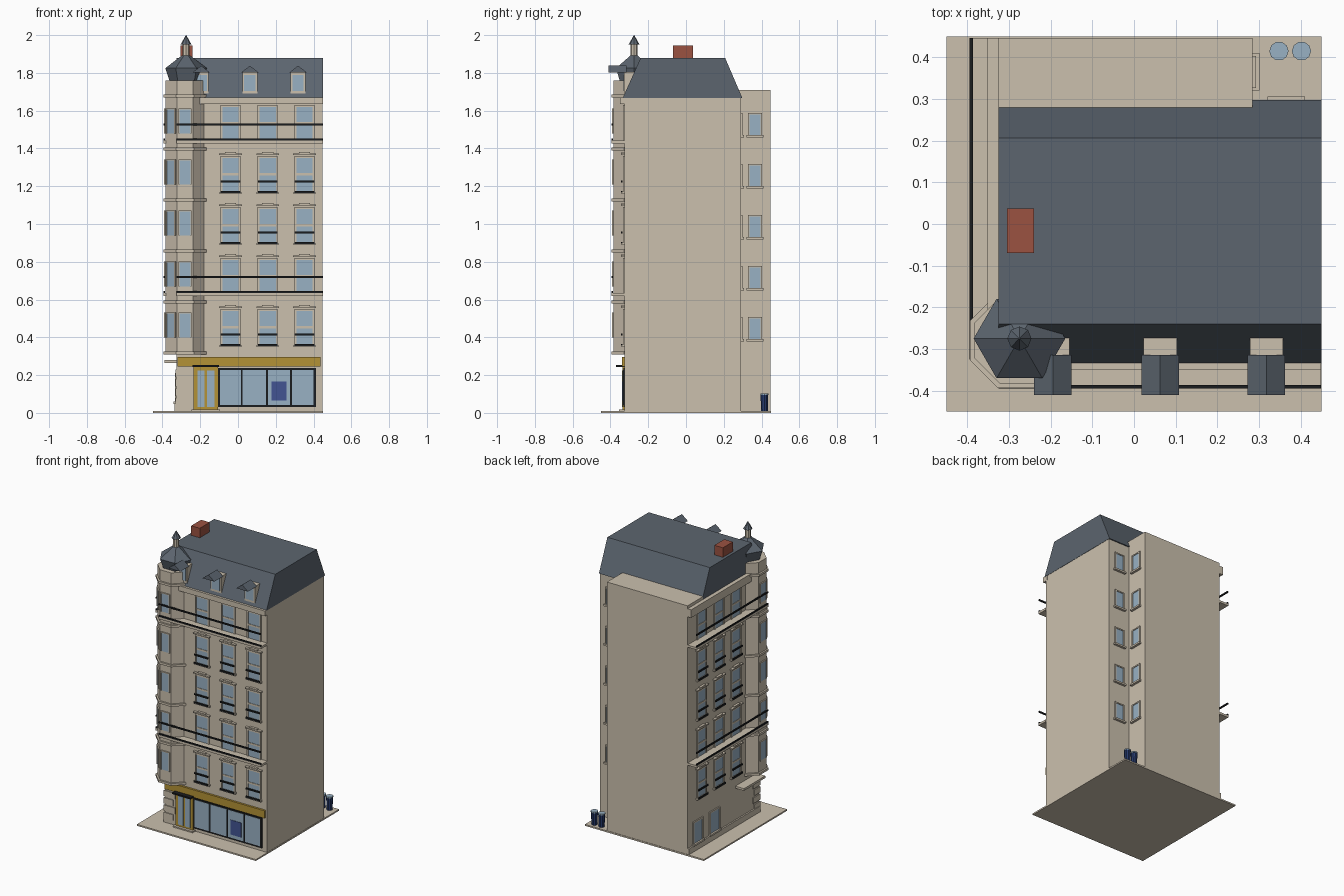
import bpy, bmesh, math
from mathutils import Vector

if "Cube" in bpy.data.objects:
    bpy.data.objects.remove(bpy.data.objects["Cube"])

def lin(c):
    c /= 255
    return c / 12.92 if c < 0.04045 else ((c + 0.055) / 1.055) ** 2.4

def material(name, r, g, b):
    m = bpy.data.materials.new(name)
    m.diffuse_color = (lin(r), lin(g), lin(b), 1)
    m.use_nodes = True
    m.node_tree.nodes["Principled BSDF"].inputs["Base Color"].default_value = m.diffuse_color
    return m

STONE = material("stone_beige", 203, 192, 174)
SLATE = material("slate_grey", 92, 101, 111)
BRICK = material("chimney_red", 155, 82, 65)
IRON = material("iron_black", 26, 28, 30)
GLASS = material("glass_blue", 152, 177, 196)
GOLD = material("shop_gold", 180, 146, 54)
NAVY = material("bin_navy", 38, 58, 108)
POSTER = material("poster_blue", 66, 84, 146)

parts = {}

def mesh_for(name, mat):
    if name not in parts:
        parts[name] = (bmesh.new(), mat)
    return parts[name][0]

def prism(name, mat, bottom, top):
    """Solid between two matching rings of points."""
    bm = mesh_for(name, mat)
    a = [bm.verts.new(p) for p in bottom]
    b = [bm.verts.new(p) for p in top]
    n = len(a)
    bm.faces.new(a[::-1])
    bm.faces.new(b)
    for i in range(n):
        bm.faces.new((a[i], a[(i + 1) % n], b[(i + 1) % n], b[i]))

def box(name, mat, x0, x1, y0, y1, z0, z1):
    r = [(x0, y0), (x1, y0), (x1, y1), (x0, y1)]
    prism(name, mat, [(x, y, z0) for x, y in r], [(x, y, z1) for x, y in r])

def ring(cx, cy, r, z, n, turn=0):
    return [(cx + r * math.cos(turn + i * math.tau / n),
             cy + r * math.sin(turn + i * math.tau / n), z) for i in range(n)]

def plate(name, mat, wall, u0, u1, z0, z1, d0, d1):
    """Box placed on a wall: u runs along it, d outwards. wall = (x, y, angle)."""
    ox, oy, a = wall
    t, n, o = Vector((math.cos(a), math.sin(a))), Vector((math.sin(a), -math.cos(a))), Vector((ox, oy))
    r = [o + t * u + n * d for u, d in ((u0, d0), (u1, d0), (u1, d1), (u0, d1))]
    prism(name, mat, [(p.x, p.y, z0) for p in r], [(p.x, p.y, z1) for p in r])

FLOOR = 0.27
Q = math.pi / 2
FRONT, LEFT = (0, -0.325, 0), (-0.325, 0, -Q)
YARD_SIDE, YARD_BACK = (0.285, 0, Q), (0, 0.29, 2 * Q)

def window(wall, u, z0, z1, w, frame=0.01, sill=True):
    plate("window_panes", GLASS, wall, u - w, u + w, z0, z1, -0.01, 0.004)
    for s in (-1, 1):
        e = sorted((u + s * w, u + s * (w + frame)))
        plate("window_surrounds", STONE, wall, e[0], e[1], z0, z1 + frame, -0.01, 0.008)
    plate("window_surrounds", STONE, wall, u - w, u + w, z1, z1 + frame, -0.01, 0.008)
    if sill:
        plate("window_sills", STONE, wall, u - w - 0.015, u + w + 0.015, z0 - 0.012, z0, -0.01, 0.016)

# Pavement and walls
box("pavement", STONE, -0.45, 0.45, -0.45, 0.45, 0, 0.01)
box("main_walls", STONE, -0.325, 0.448, -0.325, 0.29, 0.01, 1.67)
box("rear_wing", STONE, -0.325, 0.285, 0.28, 0.447, 0.01, 1.71)
box("front_cornice", STONE, -0.33, 0.449, -0.35, -0.31, 1.635, 1.67)
box("left_cornice", STONE, -0.352, -0.31, -0.33, 0.447, 1.635, 1.69)
plate("left_plinth", STONE, LEFT, -0.447, 0.325, 0.01, 0.05, 0, 0.01)

# Mansard roof with upright ends
profile = [(-0.335, 1.667), (0.298, 1.667), (0.207, 1.88), (-0.24, 1.88)]
prism("mansard_roof", SLATE, [(-0.325, y, z) for y, z in profile], [(0.45, y, z) for y, z in profile])
box("chimney", BRICK, -0.305, -0.24, -0.07, 0.037, 1.87, 1.945)

# Street windows on both fronts
for wall, cols in ((FRONT, (-0.04, 0.157, 0.352)), (LEFT, (-0.30, -0.115, 0.07))):
    for f in range(5):
        z = 0.36 + f * FLOOR
        for u in cols:
            window(wall, u, z, z + 0.18, 0.043, sill=f in (0, 2, 3))
            plate("window_transoms", STONE, wall, u - 0.043, u + 0.043, z + 0.088, z + 0.1, 0, 0.007)
            if f < 4:   # crown moulding over the window
                plate("window_crowns", STONE, wall, u - 0.06, u + 0.06, z + 0.195, z + 0.203, 0, 0.018)
                plate("window_crowns", STONE, wall, u - 0.03, u + 0.03, z + 0.203, z + 0.21, 0, 0.016)
            if f in (0, 2, 3):   # small window railing
                for h in (-0.006, 0.05):
                    plate("window_rails", IRON, wall, u - 0.052, u + 0.052, z + h, z + h + 0.01, 0.012, 0.02)

# Long balconies
for z in (0.62, 1.427):
    for wall, u0, u1 in ((FRONT, -0.325, 0.449), (LEFT, -0.447, 0.325)):
        plate("balcony_slabs", STONE, wall, u0, u1, z, z + 0.015, 0, 0.07)
        for h in (0.015, 0.095):
            plate("balcony_rails", IRON, wall, u0, u1, z + h, z + h + 0.01, 0.062, 0.07)

# Courtyard windows
for f in range(5):
    z = 0.39 + f * FLOOR
    window(YARD_SIDE, 0.365, z, z + 0.11, 0.03, 0.008)
    window(YARD_BACK, -0.365, z, z + 0.11, 0.03, 0.008)

# Octagonal corner turret
TX, TY, AP = -0.28, -0.28, 0.103
R8, H8 = AP / math.cos(math.pi / 8), math.pi / 8
prism("turret_walls", STONE, ring(TX, TY, R8, 0.315, 8, H8), ring(TX, TY, R8, 1.76, 8, H8))
for z in (0.31, 0.58, 0.85, 1.12, 1.39, 1.67):
    prism("turret_bands", STONE, ring(TX, TY, R8 + 0.012, z, 8, H8), ring(TX, TY, R8 + 0.012, z + 0.015, 8, H8))
for k in range(3):
    a = -k * math.pi / 4
    face = (TX + math.sin(a) * AP, TY - math.cos(a) * AP, a)
    for f in range(5):
        z = 0.4 + f * FLOOR
        window(face, 0, z, z + 0.125, 0.029, 0.006, sill=False)

# Turret roof, lantern and finial
CX, CY = -0.275, -0.275
prism("turret_roof", SLATE, ring(CX, CY, 0.085, 1.75, 6), ring(CX, CY, 0.11, 1.825, 6))
prism("turret_roof", SLATE, ring(CX, CY, 0.11, 1.825, 6), ring(CX, CY, 0.022, 1.892, 6))
prism("turret_lantern", STONE, ring(CX, CY, 0.019, 1.88, 8), ring(CX, CY, 0.019, 1.95, 8))
prism("turret_finial", SLATE, ring(CX, CY, 0.029, 1.95, 8), ring(CX, CY, 0.001, 2.0, 8))

# Roof dormers, with gabled hoods set forward
for x in (-0.195, 0.063, 0.318):
    box("dormer_bodies", STONE, x - 0.04, x + 0.04, -0.328, -0.25, 1.69, 1.805)
    box("dormer_panes", GLASS, x - 0.03, x + 0.03, -0.332, -0.32, 1.705, 1.79)
    hood = [(x - 0.045, 1.803), (x + 0.045, 1.803), (x, 1.838)]
    prism("dormer_hoods", SLATE, [(a, -0.41, z) for a, z in hood], [(a, -0.315, z) for a, z in hood])

# Shop front
plate("shop_fascia", GOLD, FRONT, -0.32, 0.437, 0.245, 0.297, 0, 0.014)
plate("shop_window_frame", IRON, FRONT, -0.105, 0.412, 0.03, 0.238, 0, 0.006)
edges = (-0.1, 0.02, 0.153, 0.281, 0.405)
for a, b in zip(edges, edges[1:]):
    plate("shop_panes", GLASS, FRONT, a + 0.005, b - 0.005, 0.042, 0.228, 0, 0.008)
plate("shop_poster", POSTER, FRONT, 0.178, 0.258, 0.065, 0.165, 0, 0.011)
plate("door_frame", GOLD, FRONT, -0.235, -0.105, 0.01, 0.245, 0, 0.012)
for u in (-0.196, -0.144):
    plate("door_panes", GLASS, FRONT, u - 0.019, u + 0.019, 0.03, 0.225, 0, 0.015)
plate("door_canopy", IRON, FRONT, -0.24, -0.1, 0.243, 0.253, 0, 0.045)
plate("door_step", STONE, FRONT, -0.245, -0.095, 0.01, 0.018, 0, 0.03)
for i in range(4):   # corner stones
    plate("corner_stones", STONE, FRONT, -0.33, -0.26 + 0.015 * (i % 2), 0.04 + i * 0.05, 0.08 + i * 0.05, 0, 0.006)
    plate("corner_stones", STONE, LEFT, 0.27 - 0.015 * (i % 2), 0.33, 0.04 + i * 0.05, 0.08 + i * 0.05, 0, 0.006)

# Left side ground floor
for u in (-0.34, -0.16):
    window(LEFT, u, 0.06, 0.2, 0.045)
plate("side_canopy", STONE, LEFT, 0.07, 0.3, 0.265, 0.28, 0, 0.065)

# Courtyard bins
for x in (0.348, 0.402):
    prism("bins", NAVY, ring(x, 0.415, 0.019, 0.01, 10), ring(x, 0.415, 0.021, 0.095, 10))
    prism("bin_lids", GLASS, ring(x, 0.415, 0.023, 0.095, 10), ring(x, 0.415, 0.023, 0.103, 10))

# Turn every part into an object
for name, (bm, mat) in parts.items():
    bmesh.ops.recalc_face_normals(bm, faces=bm.faces)
    me = bpy.data.meshes.new(name)
    bm.to_mesh(me)
    bm.free()
    me.materials.append(mat)
    bpy.context.collection.objects.link(bpy.data.objects.new(name, me))
